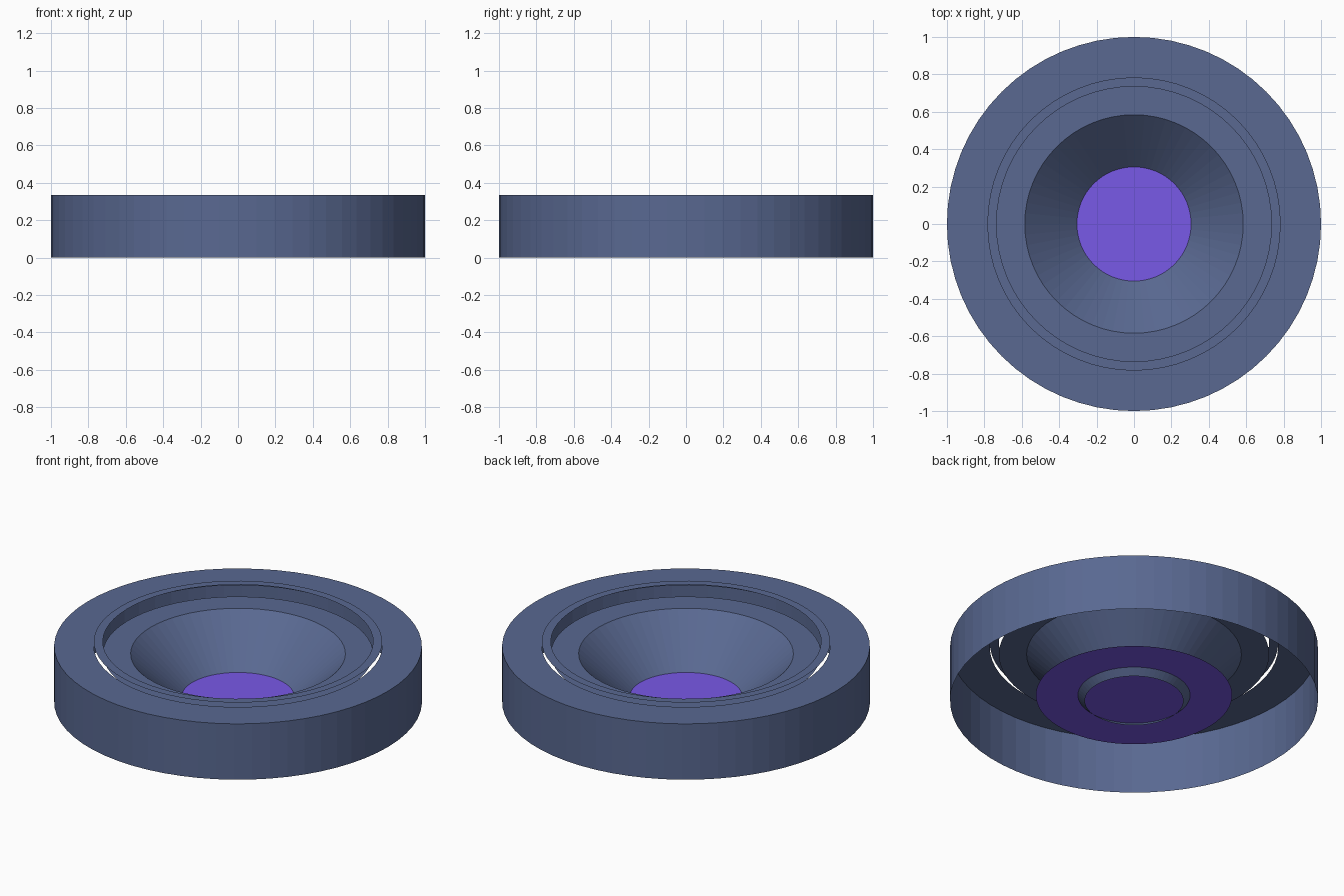
import bpy, bmesh, math

if "Cube" in bpy.data.objects:
    bpy.data.objects.remove(bpy.data.objects["Cube"])

SIDES = 64


def material(name, rgb):
    m = bpy.data.materials.new(name)
    m.diffuse_color = (*rgb, 1)
    m.use_nodes = True
    m.node_tree.nodes["Principled BSDF"].inputs["Base Color"].default_value = m.diffuse_color
    return m


BLUE = material("slate_blue", (0.100, 0.140, 0.285))
PURPLE = material("violet", (0.190, 0.100, 0.800))


def lathe(name, profile, mat):
    """Open sheet made by turning (radius, height) points around z."""
    bm = bmesh.new()
    rings = []
    for r, z in profile:
        if r == 0:
            rings.append([bm.verts.new((0, 0, z))] * SIDES)
        else:
            rings.append([bm.verts.new((r * math.cos(2 * math.pi * i / SIDES),
                                        r * math.sin(2 * math.pi * i / SIDES), z))
                          for i in range(SIDES)])
    for a, b in zip(rings, rings[1:]):
        for i in range(SIDES):
            j = (i + 1) % SIDES
            corners = list(dict.fromkeys((a[i], a[j], b[j], b[i])))
            bm.faces.new(corners)
    mesh = bpy.data.meshes.new(name)
    bm.to_mesh(mesh)
    bm.free()
    mesh.materials.append(mat)
    ob = bpy.data.objects.new(name, mesh)
    bpy.context.collection.objects.link(ob)
    return ob


# Outer wall with its flat top, open underneath
lathe("outer_housing", [(1.0, 0.0), (1.0, 0.335), (0.784, 0.335)], BLUE)
# Thin flat ring floating just above the opening
lathe("trim_ring", [(0.784, 0.362), (0.735, 0.362)], BLUE)
# Flat shelf running into the funnel
lathe("funnel", [(0.735, 0.29), (0.584, 0.29), (0.267, 0.0)], BLUE)
# Round plate crossing the bottom of the funnel
lathe("base_plate", [(0.534, 0.035), (0, 0.035)], PURPLE)
